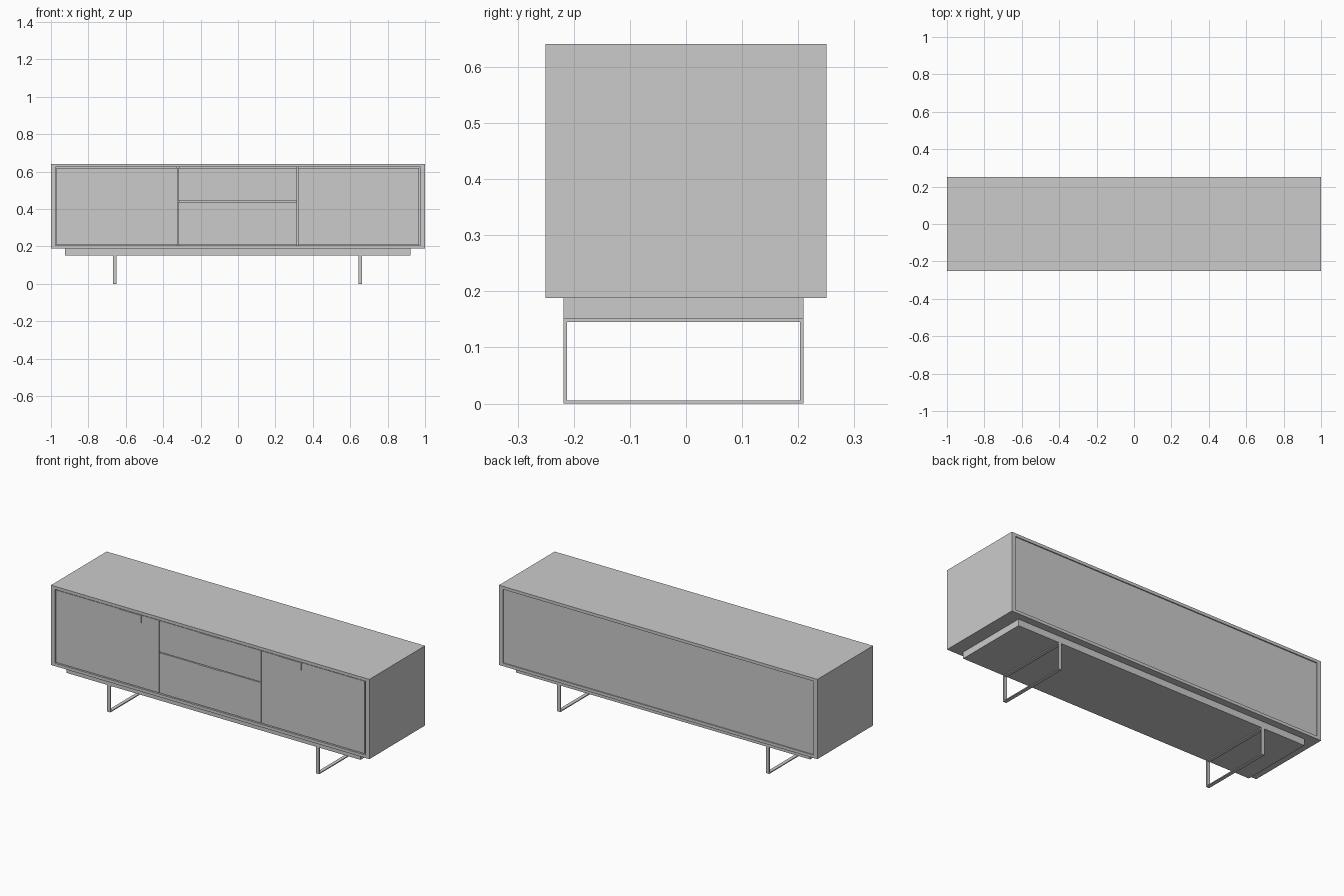
import bpy, bmesh

if "Cube" in bpy.data.objects:
    bpy.data.objects.remove(bpy.data.objects["Cube"])


def add_boxes(name, boxes):
    """One object made of axis-aligned boxes given as (x0, x1, y0, y1, z0, z1)."""
    bm = bmesh.new()
    for x0, x1, y0, y1, z0, z1 in boxes:
        verts = bmesh.ops.create_cube(bm, size=1)["verts"]
        for v in verts:
            v.co.x = x1 if v.co.x > 0 else x0
            v.co.y = y1 if v.co.y > 0 else y0
            v.co.z = z1 if v.co.z > 0 else z0
    mesh = bpy.data.meshes.new(name)
    bm.to_mesh(mesh)
    bm.free()
    obj = bpy.data.objects.new(name, mesh)
    bpy.context.collection.objects.link(obj)
    return obj


def add_loop_leg(name, x, half_width, y0, y1, height, bar):
    """Rectangular flat-bar loop standing on the floor."""
    bm = bmesh.new()
    rings = []
    for sx in (-half_width, half_width):
        for inset in (0, bar):
            a, b, lo, hi = y0 + inset, y1 - inset, inset, height - inset
            rings.append([bm.verts.new((x + sx, y, z))
                          for y, z in ((a, lo), (b, lo), (b, hi), (a, hi))])
    for r, s in ((0, 1), (1, 3), (3, 2), (2, 0)):
        for i in range(4):
            j = (i + 1) % 4
            bm.faces.new((rings[r][i], rings[r][j], rings[s][j], rings[s][i]))
    bmesh.ops.recalc_face_normals(bm, faces=bm.faces)
    mesh = bpy.data.meshes.new(name)
    bm.to_mesh(mesh)
    bm.free()
    bpy.context.collection.objects.link(bpy.data.objects.new(name, mesh))


D = 0.25                      # half depth
BASE, FLOOR, CEIL, TOP = 0.188, 0.205, 0.624, 0.641
FRONT = -0.246                # face of doors and drawers

# Carcass
add_boxes("top_panel", [(-1, 1, -D, D, CEIL, TOP)])
add_boxes("bottom_panel", [(-1, 1, -D, D, BASE, FLOOR)])
for name, s in (("left_side", -1), ("right_side", 1)):
    x0, x1 = sorted((s * 0.975, s))
    add_boxes(name, [(x0, x1, -D, D, FLOOR, CEIL)])
add_boxes("back_panel", [(-0.975, 0.975, 0.228, 0.244, FLOOR, CEIL)])
add_boxes("dividers", [(x - 0.008, x + 0.008, -0.225, 0.228, FLOOR, CEIL)
                       for x in (-0.322, 0.318)])

# Doors, drawers and their pull tabs: (name, x0, x1, z0, z1, tab centre)
fronts = [
    ("left_door", -0.970, -0.324, 0.209, 0.620, -0.505),
    ("right_door", 0.320, 0.968, 0.209, 0.620, 0.500),
    ("upper_drawer", -0.320, 0.316, 0.442, 0.620, -0.002),
    ("lower_drawer", -0.320, 0.316, 0.209, 0.438, -0.002),
]
for name, x0, x1, z0, z1, tab in fronts:
    add_boxes(name + "_front", [(x0, x1, FRONT, -0.228, z0, z1)])
    add_boxes(name + "_pull", [(tab - 0.072, tab + 0.072, -D, FRONT, z1 - 0.042, z1)])

# Plinth under the cabinet
add_boxes("plinth", [(-0.926, 0.922, -0.218, 0.209, 0.151, BASE)])

# Loop legs
add_loop_leg("left_leg", -0.659, 0.010, -0.218, 0.209, 0.151, 0.0055)
add_loop_leg("right_leg", 0.653, 0.010, -0.218, 0.209, 0.151, 0.0055)
